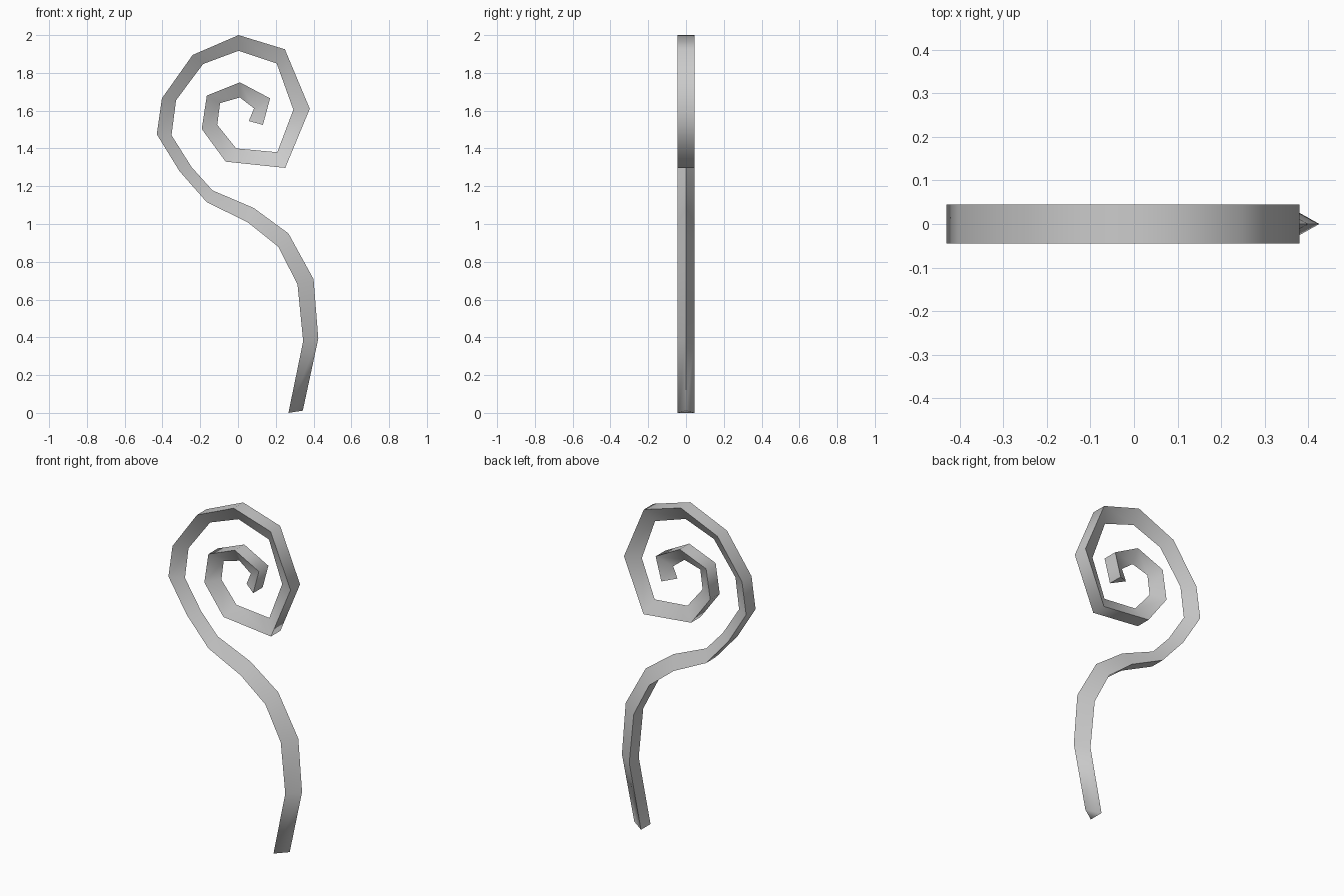
import bpy, bmesh, math

# Stations along the curl: flat outer edge (x, z), then inner ridge (x, z)
stations = [
    (0.267, 0.000, 0.343, 0.012), (0.345, 0.380, 0.425, 0.393),
    (0.315, 0.680, 0.400, 0.708), (0.213, 0.880, 0.267, 0.950),
    (0.050, 1.010, 0.083, 1.085), (-0.165, 1.115, -0.135, 1.178),
    (-0.310, 1.280, -0.245, 1.300), (-0.430, 1.475, -0.352, 1.470),
    (-0.403, 1.665, -0.328, 1.655), (-0.240, 1.895, -0.185, 1.847),
    (0.003, 2.000, 0.003, 1.917), (0.248, 1.925, 0.205, 1.850),
    (0.380, 1.610, 0.293, 1.605), (0.250, 1.297, 0.208, 1.380),
    (-0.065, 1.330, -0.010, 1.400), (-0.192, 1.503, -0.110, 1.525),
    (-0.165, 1.680, -0.095, 1.640), (0.010, 1.750, 0.010, 1.670),
    (0.170, 1.665, 0.085, 1.612), (0.132, 1.525, 0.057, 1.545),
]
half_depth = 0.045

# Triangular bar swept through the stations
bm = bmesh.new()
rings = []
for ox, oz, ix, iz in stations:
    rings.append([bm.verts.new(p) for p in
                  ((ox, -half_depth, oz), (ix, 0, iz), (ox, half_depth, oz))])
for a, b in zip(rings, rings[1:]):
    for i in range(3):
        j = (i + 1) % 3
        bm.faces.new((a[i], a[j], b[j], b[i]))

# End caps
bm.faces.new(rings[0])
bm.faces.new(rings[-1])
bmesh.ops.recalc_face_normals(bm, faces=bm.faces)

mesh = bpy.data.meshes.new("curled_staff")
bm.to_mesh(mesh)
bm.free()
staff = bpy.data.objects.new("curled_staff", mesh)
bpy.context.collection.objects.link(staff)

# Smooth along the length, sharp along the three long edges
bpy.context.view_layer.objects.active = staff
staff.select_set(True)
bpy.ops.object.shade_smooth_by_angle(angle=math.radians(85))
